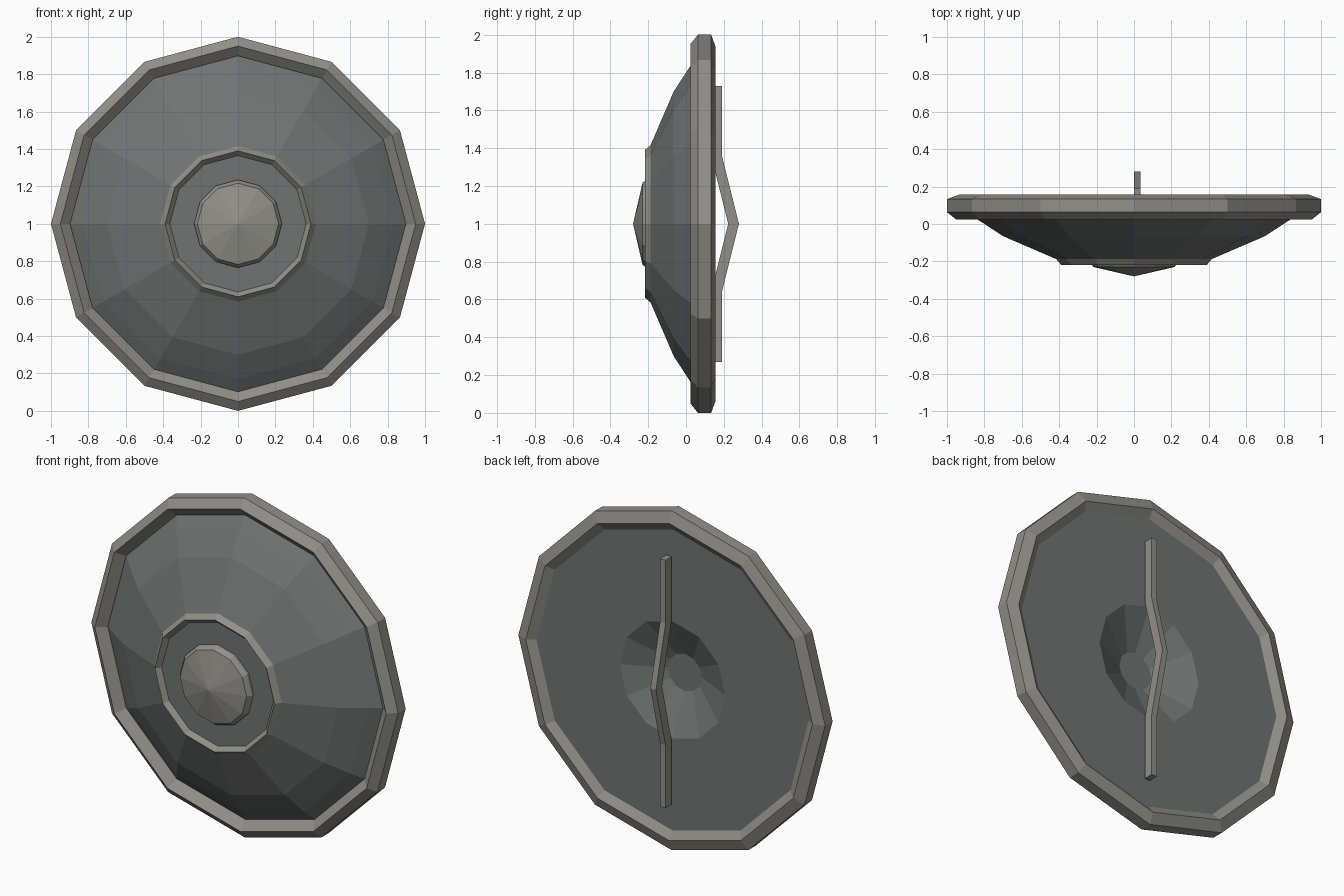
import bpy, bmesh, math

if "Cube" in bpy.data.objects:
    bpy.data.objects.remove(bpy.data.objects["Cube"])

SIDES = 12
CENTRE_Z = 1.0


def material(name, rgb):
    m = bpy.data.materials.new(name)
    m.diffuse_color = (*rgb, 1.0)
    m.use_nodes = True
    m.node_tree.nodes["Principled BSDF"].inputs["Base Color"].default_value = m.diffuse_color
    return m


iron = material("pale warm metal", (0.28, 0.275, 0.25))
plate = material("dark cool metal", (0.165, 0.172, 0.172))


def finish(bm, name, mat):
    bmesh.ops.recalc_face_normals(bm, faces=bm.faces)
    mesh = bpy.data.meshes.new(name)
    bm.to_mesh(mesh)
    bm.free()
    mesh.materials.append(mat)
    obj = bpy.data.objects.new(name, mesh)
    bpy.context.collection.objects.link(obj)
    return obj


def lathe(name, profile, mat, closed=False):
    """Turn (radius, y) points around the shield axis in flat-sided steps."""
    bm = bmesh.new()
    rings = []
    for r, y in profile:
        if r == 0:
            rings.append([bm.verts.new((0, y, CENTRE_Z))] * SIDES)
            continue
        ring = []
        for k in range(SIDES):
            a = 2 * math.pi * k / SIDES
            ring.append(bm.verts.new((r * math.cos(a), y, CENTRE_Z + r * math.sin(a))))
        rings.append(ring)
    pairs = list(zip(rings, rings[1:]))
    if closed:
        pairs.append((rings[-1], rings[0]))
    for p, q in pairs:
        for k in range(SIDES):
            n = (k + 1) % SIDES
            bm.faces.new(list(dict.fromkeys((p[k], p[n], q[n], q[k]))))
    return finish(bm, name, mat)


# Domed plate with flat back and a hand hollow behind the boss
lathe("shield_body", [(0, -0.19), (0.41, -0.19), (0.70, -0.065), (0.83, 0.02),
                      (0.91, 0.08), (0.91, 0.125), (0.345, 0.125),
                      (0.11, 0.01), (0, 0.01)], plate)

# Bevelled outer rim
lathe("outer_rim", [(1.0, 0.063), (0.95, 0.023), (0.90, 0.065),
                    (0.88, 0.12), (0.935, 0.157), (1.0, 0.133)], iron, closed=True)

# Raised ring around the boss
lathe("inner_ring", [(0.418, -0.185), (0.39, -0.218), (0.36, -0.185)], iron, closed=True)

# Pointed central boss
lathe("centre_boss", [(0, -0.18), (0.235, -0.18), (0.235, -0.205),
                      (0.217, -0.23), (0, -0.28)], iron)

# Bent grip bar on the back
bm = bmesh.new()
path = [(0.27, 0.19), (0.64, 0.19), (1.0, 0.28), (1.36, 0.19), (1.73, 0.19)]
sections = [[bm.verts.new((x, y - d, z)) for x, d in
             ((0, 0), (0.036, 0), (0.036, 0.057), (0, 0.057))] for z, y in path]
for p, q in zip(sections, sections[1:]):
    for k in range(4):
        n = (k + 1) % 4
        bm.faces.new((p[k], p[n], q[n], q[k]))
bm.faces.new(sections[0])
bm.faces.new(sections[-1])
finish(bm, "back_handle", iron)
